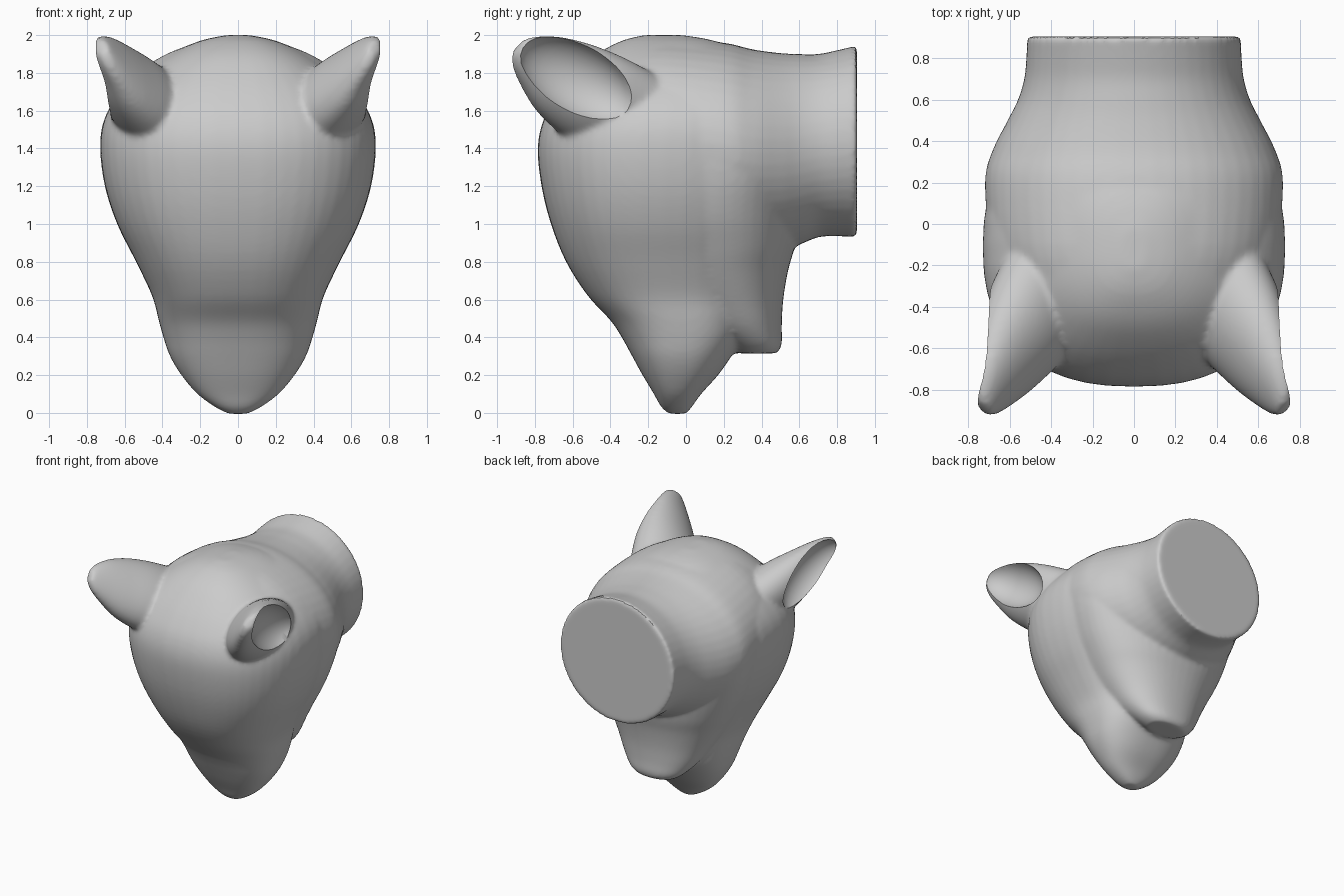
import bpy, bmesh, math
from mathutils import Vector, Matrix

if "Cube" in bpy.data.objects:
    bpy.data.objects.remove(bpy.data.objects["Cube"])

SEG = 48


def refine(rows, steps=4):
    """Catmull-Rom interpolation so the lofts have no bands."""
    out_rows = []
    for i in range(len(rows) - 1):
        p0, p1 = rows[max(i - 1, 0)], rows[i]
        p2, p3 = rows[i + 1], rows[min(i + 2, len(rows) - 1)]
        for k in range(steps):
            t = k / steps
            out_rows.append([0.5 * (2 * b + (c - a) * t + (2 * a - 5 * b + 4 * c - d) * t * t
                                    + (3 * b - a - 3 * c + d) * t ** 3)
                             for a, b, c, d in zip(p0, p1, p2, p3)])
    return out_rows + [rows[-1]]


def ring(centre, u, v, n=2.0):
    """Superellipse ring spanned by the half-axis vectors u and v."""
    pts = []
    for i in range(SEG):
        a = 2 * math.pi * i / SEG
        c, s = math.cos(a), math.sin(a)
        pts.append(Vector(centre)
                   + Vector(u) * math.copysign(abs(c) ** (2 / n), c)
                   + Vector(v) * math.copysign(abs(s) ** (2 / n), s))
    return pts


def loft(bm, rings):
    part = bmesh.new()
    loops = [[part.verts.new(p) for p in r] for r in rings]
    for a, b in zip(loops, loops[1:]):
        for i in range(SEG):
            j = (i + 1) % SEG
            part.faces.new((a[i], a[j], b[j], b[i]))
    part.faces.new(loops[0][::-1])
    part.faces.new(loops[-1])
    bmesh.ops.recalc_face_normals(part, faces=part.faces)
    tmp = bpy.data.meshes.new("tmp")
    part.to_mesh(tmp)
    part.free()
    bm.from_mesh(tmp)
    bpy.data.meshes.remove(tmp)


def make_object(name, bm):
    me = bpy.data.meshes.new(name)
    bm.to_mesh(me)
    bm.free()
    ob = bpy.data.objects.new(name, me)
    bpy.context.collection.objects.link(ob)
    return ob


def z_rings(rows, n):
    return [ring((0, (f + b) / 2, z), (w, 0, 0), (0, (b - f) / 2, 0), n)
            for z, f, b, w in refine(rows)]


bm = bmesh.new()

# skull and muzzle: height, front y, back y, half width
loft(bm, z_rings([
    (-0.005, -0.09, 0.0, 0.05), (0.03, -0.13, 0.03, 0.12), (0.1, -0.17, 0.08, 0.215),
    (0.2, -0.23, 0.17, 0.30), (0.3, -0.285, 0.24, 0.36), (0.4, -0.34, 0.30, 0.395),
    (0.49, -0.40, 0.33, 0.42), (0.62, -0.52, 0.37, 0.455),
    (0.8, -0.635, 0.43, 0.54), (1.0, -0.715, 0.48, 0.64), (1.2, -0.765, 0.53, 0.705),
    (1.4, -0.785, 0.56, 0.73), (1.55, -0.755, 0.56, 0.71), (1.68, -0.68, 0.52, 0.635),
    (1.8, -0.58, 0.45, 0.51), (1.9, -0.47, 0.33, 0.36), (1.97, -0.34, 0.15, 0.2),
    (2.0, -0.22, -0.02, 0.06)], 2.4))

# lower jaw, throat and cheeks
loft(bm, z_rings([
    (0.315, 0.28, 0.48, 0.16), (0.36, 0.22, 0.507, 0.23), (0.46, 0.08, 0.507, 0.32),
    (0.6, -0.05, 0.515, 0.405), (0.75, -0.15, 0.54, 0.49), (0.88, -0.2, 0.575, 0.56),
    (1.05, -0.25, 0.60, 0.64), (1.25, -0.25, 0.62, 0.70), (1.45, -0.25, 0.6, 0.715),
    (1.6, -0.2, 0.55, 0.66)], 2.2))

# neck: y, bottom z, top z, half width
loft(bm, [ring((0, y, (b + t) / 2), (w, 0, 0), (0, 0, (t - b) / 2))
          for y, b, t, w in refine([
    (-0.3, 1.1, 1.96, 0.6), (-0.1, 0.95, 1.985, 0.69), (0.2, 0.87, 1.96, 0.72),
    (0.35, 0.85, 1.925, 0.685), (0.5, 0.86, 1.905, 0.61), (0.6, 0.89, 1.9, 0.56),
    (0.7, 0.93, 1.9, 0.53), (0.8, 0.935, 1.92, 0.52), (0.905, 0.93, 1.945, 0.515)])])

# ears: lofted along a slanted axis, flattened on the outside, one per side
axis = Vector((0.26, -0.5, 0.32)).normalized()
out = Vector((1, 0, 0))
thin = (out - axis * out.dot(axis)).normalized()
wide = axis.cross(thin) + thin * 0.25
ear = [(0.43, -0.33, 1.58, 0.27, 0.22), (0.525, -0.50, 1.68, 0.26, 0.20),
       (0.61, -0.65, 1.775, 0.225, 0.15), (0.67, -0.77, 1.86, 0.165, 0.095),
       (0.71, -0.85, 1.91, 0.105, 0.06), (0.725, -0.89, 1.935, 0.05, 0.035)]
for side in (1, -1):
    rings = [ring((x, y, z), wide * a, thin * b) for x, y, z, a, b in refine(ear)]
    loft(bm, [[Vector((min(p.x, 0.755) * side, p.y, p.z)) for p in r] for r in rings])

head = make_object("animal_head", bm)

# fuse the parts into one skin and soften the seams
rm = head.modifiers.new("fuse", 'REMESH')
rm.mode = 'VOXEL'
rm.voxel_size = 0.016
sm = head.modifiers.new("soften", 'SMOOTH')
sm.factor = 0.5
sm.iterations = 8

# ear hollows
bm = bmesh.new()
for side in (1, -1):
    hollow = bmesh.ops.create_uvsphere(bm, u_segments=32, v_segments=16, radius=1)
    long_dir = Vector((0.06, -0.55, 0.32)).normalized()
    x_dir = (out - long_dir * out.dot(long_dir)).normalized()
    m = Matrix((long_dir * 0.345, x_dir * 0.19, long_dir.cross(x_dir) * 0.195)).transposed().to_4x4()
    m.translation = (0.775, -0.575, 1.765)
    bmesh.ops.transform(bm, matrix=Matrix.Diagonal((side, 1, 1, 1)) @ m, verts=hollow["verts"])
bmesh.ops.recalc_face_normals(bm, faces=bm.faces)
cutter = make_object("ear_hollow_cutter", bm)
cutter.hide_render = True
bl = head.modifiers.new("ear_hollows", 'BOOLEAN')
bl.operation = 'DIFFERENCE'
bl.object = cutter

# bake the modifiers, drop the cutter
dg = bpy.context.evaluated_depsgraph_get()
baked = bpy.data.meshes.new_from_object(head.evaluated_get(dg))
head.modifiers.clear()
head.data = baked
bpy.data.objects.remove(cutter)

bpy.context.view_layer.objects.active = head
head.select_set(True)
bpy.ops.object.shade_smooth_by_angle(angle=math.radians(40))
